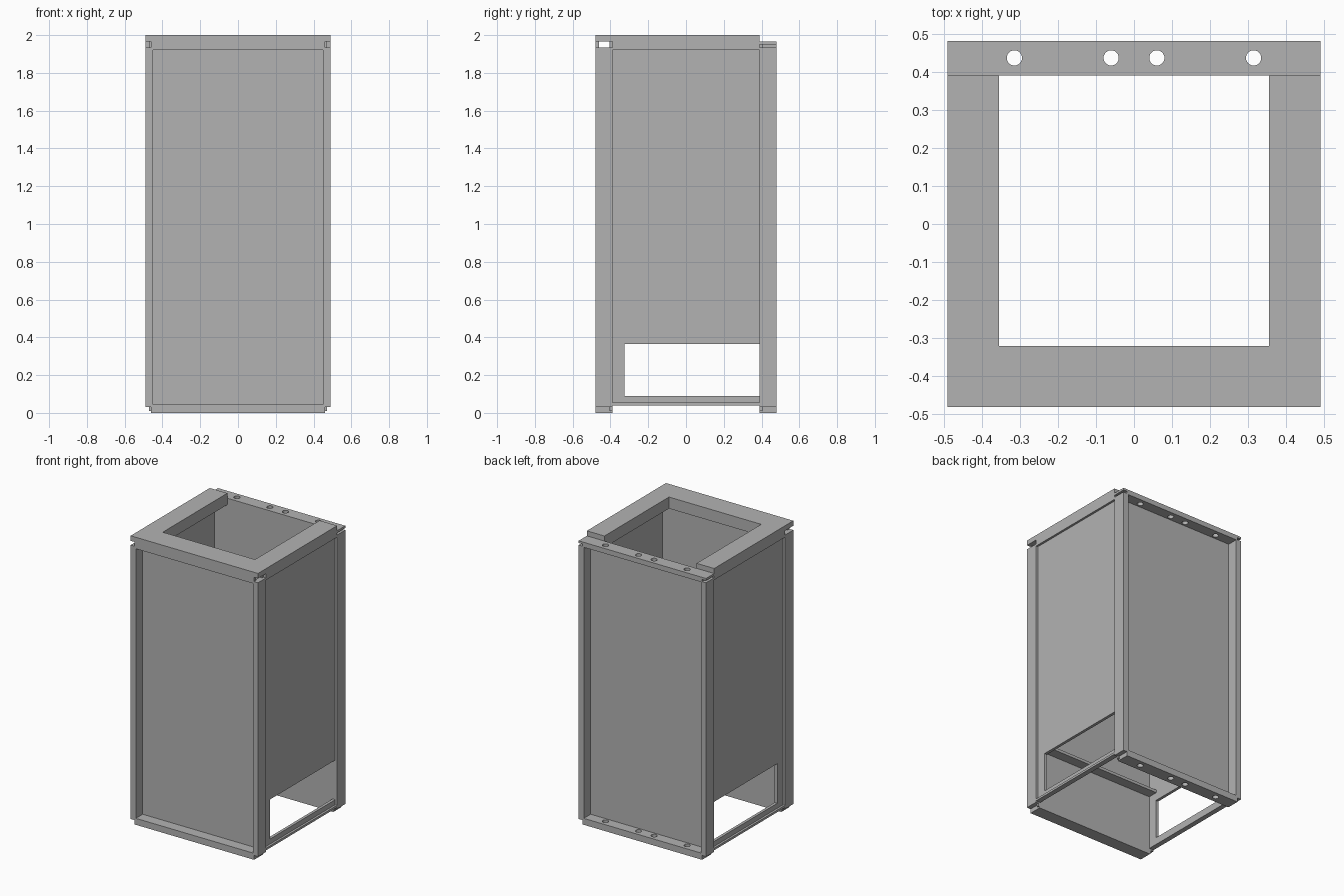
import bpy, bmesh, math

cube = bpy.data.objects.get("Cube")
if cube:
    bpy.data.objects.remove(cube, do_unlink=True)

metal = bpy.data.materials.new("grey_sheet_metal")
metal.use_nodes = True
grey = (0.45, 0.45, 0.45, 1)
metal.diffuse_color = grey
metal.node_tree.nodes["Principled BSDF"].inputs["Base Color"].default_value = grey

HX, HY = 0.49, 0.48      # outer half width and depth
FY = 0.39                # face of the recessed walls


def finish(name, bm):
    mesh = bpy.data.meshes.new(name)
    bm.to_mesh(mesh)
    bm.free()
    mesh.materials.append(metal)
    ob = bpy.data.objects.new(name, mesh)
    bpy.context.collection.objects.link(ob)
    return ob


def box(name, x, y, z):
    """Box from (low, high) pairs."""
    bm = bmesh.new()
    bmesh.ops.create_cube(bm, size=1)
    for v in bm.verts:
        v.co = [r[0] if c < 0 else r[1] for c, r in zip(v.co, (x, y, z))]
    return finish(name, bm)


def prism(name, outline, low, high, place):
    """Extrude a 2D outline between two levels; place maps (u, v, level) to a point."""
    bm = bmesh.new()
    face = bm.faces.new([bm.verts.new(place(u, v, low)) for u, v in outline])
    new = bmesh.ops.extrude_face_region(bm, geom=[face])["geom"]
    shift = [b - a for a, b in zip(place(0, 0, low), place(0, 0, high))]
    bmesh.ops.translate(bm, vec=shift, verts=[g for g in new if isinstance(g, bmesh.types.BMVert)])
    bmesh.ops.recalc_face_normals(bm, faces=bm.faces)
    return finish(name, bm)


def span(s, a, b):
    return tuple(sorted((s * a, s * b)))


# Holes shared by the two rear flanges
cutters = []
for x in (-0.314, -0.06, 0.06, 0.314):
    bm = bmesh.new()
    bmesh.ops.create_cone(bm, cap_ends=True, segments=24, radius1=0.02, radius2=0.02, depth=3)
    cutter = finish("hole_cutter", bm)
    cutter.location = (x, 0.436, 1)
    cutter.hide_render = True
    cutter.hide_set(True)
    cutters.append(cutter)


def drill(ob):
    for c in cutters:
        mod = ob.modifiers.new("hole", "BOOLEAN")
        mod.object = c
        mod.solver = "EXACT"


# Front and rear walls
box("front_wall", (-0.47, 0.47), (-0.405, -FY), (0.01, 1.97))
box("rear_wall", (-0.47, 0.47), (FY, 0.405), (0.01, 1.95))

# Corner columns flanking the recessed walls
for sx, side in ((1, "left"), (-1, "right")):
    for sy, end in ((-1, "front"), (1, "rear")):
        x = span(sx, 0.45, HX)
        box(f"{end}_{side}_column", x, span(sy, FY, HY), (0.03, 1.935))
        box(f"{end}_{side}_column_foot", span(sx, 0.44, 0.46), span(sy, FY, HY), (0, 0.04))

# Bottom and top flanges of the front and rear walls
box("front_bottom_flange", (-0.46, 0.46), (-HY, -FY), (0, 0.045))
drill(box("rear_bottom_flange", (-0.46, 0.46), (FY, HY), (0, 0.045)))
drill(box("rear_top_flange", (-0.46, 0.46), (FY, HY), (1.93, 1.965)))
for sx, side in ((1, "left"), (-1, "right")):
    box(f"rear_{side}_flange_tab", span(sx, 0.46, HX), (FY, HY), (1.95, 1.965))

# Side walls: an arch-shaped sheet around a low opening, with a rail beneath
outline = [(-FY, 0.04), (-0.325, 0.04), (-0.325, 0.365), (FY, 0.365), (FY, 1.95), (-FY, 1.95)]
for sx, side in ((1, "left"), (-1, "right")):
    prism(f"{side}_wall", outline, sx * 0.455, sx * 0.475, lambda u, v, w: (w, u, v))
    box(f"{side}_bottom_rail", span(sx, 0.455, 0.475), (-0.325, FY), (0.055, 0.09))
    box(f"{side}_rail_lip", span(sx, 0.455, HX), (-FY, FY), (0.04, 0.055))

# Top frame: U-shaped plate with outer and inner lips
IX, IY = 0.355, -0.32
plate = [(-HX, -HY), (HX, -HY), (HX, FY), (IX, FY), (IX, IY), (-IX, IY), (-IX, FY), (-HX, FY)]
prism("top_plate", plate, 1.965, 2.0, lambda u, v, w: (u, v, w))
box("top_front_lip", (-0.46, 0.46), (-HY, -0.46), (1.92, 1.97))
box("top_inner_front_lip", (-IX, IX), (IY - 0.02, IY), (1.92, 1.97))
for sx, side in ((1, "left"), (-1, "right")):
    box(f"top_{side}_lip", span(sx, 0.47, HX), (-FY, FY), (1.92, 1.97))
    box(f"top_inner_{side}_lip", span(sx, IX, IX + 0.02), (IY - 0.02, FY), (1.92, 1.97))
    box(f"top_{side}_end_cap", span(sx, IX, HX), (FY - 0.015, FY), (1.92, 1.97))

# Inner ledge along the front wall
box("inner_ledge", (-0.455, 0.455), (-FY, IY), (0.42, 0.44))
